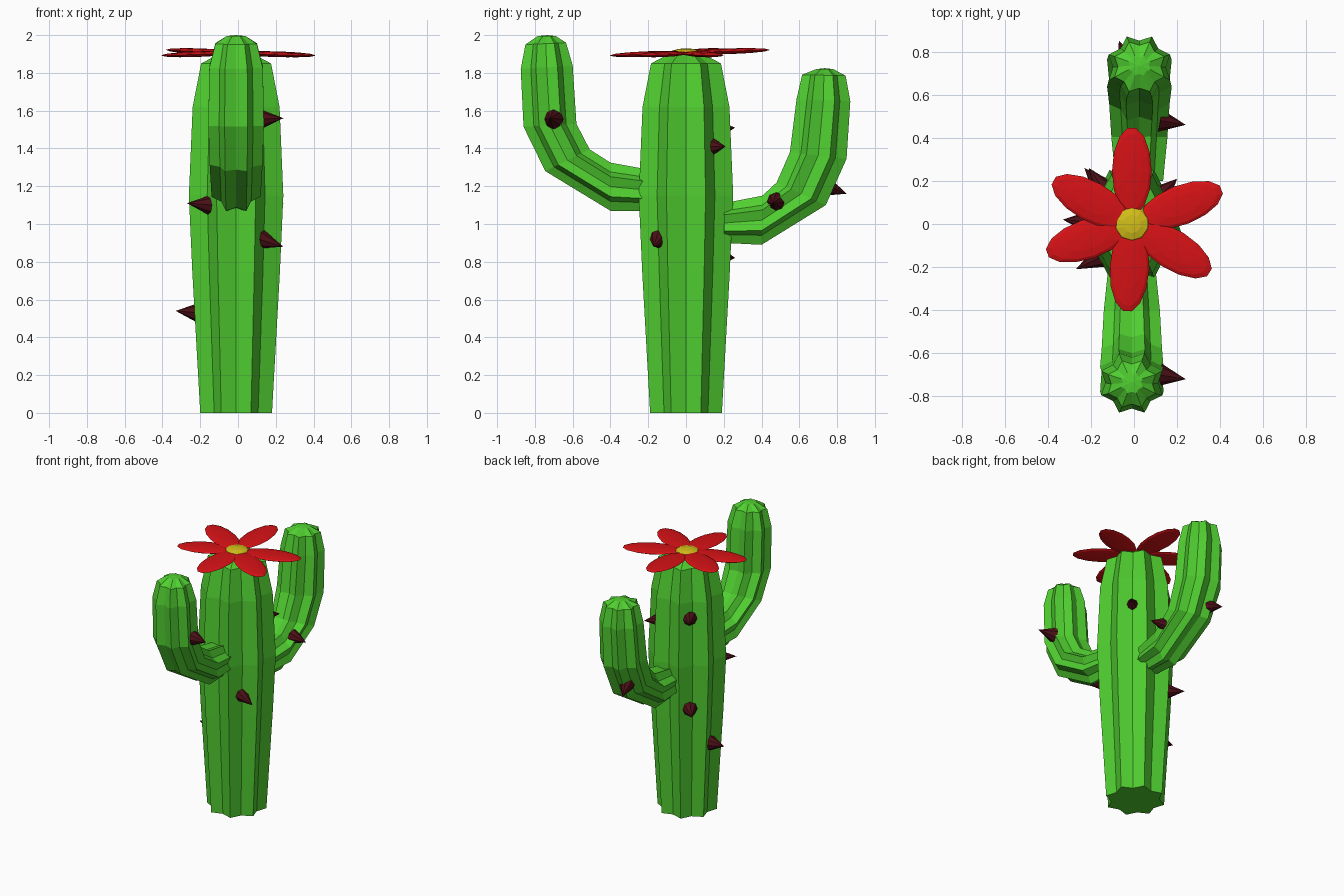
import bpy, bmesh, math
from mathutils import Vector, Matrix

if "Cube" in bpy.data.objects:
    bpy.data.objects.remove(bpy.data.objects["Cube"])

RIBS, VALLEY = 8, 0.8
CX = -0.01  # plant axis


def material(name, rgb):
    m = bpy.data.materials.new(name)
    m.diffuse_color = (*rgb, 1)
    m.use_nodes = True
    m.node_tree.nodes["Principled BSDF"].inputs["Base Color"].default_value = m.diffuse_color
    return m


GREEN = material("green", (0.08, 0.62, 0.03))
RED = material("red", (0.68, 0.006, 0.008))
YELLOW = material("yellow", (0.65, 0.52, 0.01))
BROWN = material("brown", (0.07, 0.005, 0.008))


def finish(bm, name, mat):
    bmesh.ops.recalc_face_normals(bm, faces=bm.faces)
    me = bpy.data.meshes.new(name)
    bm.to_mesh(me)
    bm.free()
    me.materials.append(mat)
    ob = bpy.data.objects.new(name, me)
    bpy.context.collection.objects.link(ob)
    return ob


def ribbed_tube(name, x, stations, tip):
    """Ribbed loft; a station is outer (y, z), inner (y, z), half width in x."""
    bm = bmesh.new()
    rings = []
    k = 1 / math.cos(math.pi / RIBS)
    for oy, oz, iy, iz, hx in stations:
        c = Vector((x, (oy + iy) / 2, (oz + iz) / 2))
        v = Vector((0, (oy - iy) / 2, (oz - iz) / 2)) * k
        u = Vector((hx * k, 0, 0))
        ring = []
        for i in range(RIBS * 2):
            a = math.pi * i / RIBS
            r = 1 if i % 2 else VALLEY
            ring.append(bm.verts.new(c + (u * math.cos(a) + v * math.sin(a)) * r))
        rings.append(ring)
    n = RIBS * 2
    for p, q in zip(rings, rings[1:]):
        for i in range(n):
            j = (i + 1) % n
            bm.faces.new((p[i], p[j], q[j], q[i]))
    bm.faces.new(rings[0])
    top = bm.verts.new((x, *tip))
    for i in range(n):
        bm.faces.new((rings[-1][i], rings[-1][(i + 1) % n], top))
    # odd-numbered vertices sit half a rib off the axes (ridges at 22.5 degrees)
    return finish(bm, name, GREEN)


# Trunk
trunk_profile = [(0, .19), (.75, .232), (1.15, .25), (1.62, .23), (1.85, .185), (1.9, .09)]
ribbed_tube("trunk", CX, [(r, z, -r, z, r) for z, r in trunk_profile], (0, 1.91))

# Arms
ribbed_tube("front_arm", CX, [
    (-.21, 1.07, -.21, 1.29, .11), (-.40, 1.07, -.40, 1.325, .13),
    (-.745, 1.28, -.51, 1.395, .14), (-.86, 1.515, -.58, 1.53, .147),
    (-.875, 1.82, -.60, 1.84, .142), (-.85, 1.95, -.635, 1.96, .11),
    (-.785, 1.995, -.69, 1.995, .05)], (-.735, 2.0))
ribbed_tube("back_arm", .025, [
    (.20, .90, .20, 1.11, .11), (.40, .89, .405, 1.15, .13),
    (.74, 1.10, .48, 1.22, .14), (.85, 1.345, .55, 1.38, .15),
    (.87, 1.65, .585, 1.66, .142), (.845, 1.785, .615, 1.79, .115),
    (.78, 1.82, .69, 1.82, .05)], (.735, 1.825))

# Spikes: base centre, tip
spikes = [
    ((.12, -.70, 1.555), (.24, -.72, 1.56)),
    ((.12, .48, 1.115), (.24, .46, 1.11)),
    ((-.03, .74, 1.20), (-.07, .85, 1.16)),
    ((.12, -.14, .92), (.24, -.17, .88)),
    ((.12, .13, 1.41), (.20, .21, 1.41)),
    ((-.14, .16, 1.50), (-.21, .26, 1.51)),
    ((-.15, .17, .83), (-.23, .26, .82)),
    ((-.21, .01, .53), (-.33, .02, .54)),
    ((-.15, -.15, 1.10), (-.27, -.21, 1.11)),
]
for n, (a, b) in enumerate(spikes):
    a, b = Vector(a), Vector(b)
    d = b - a
    bm = bmesh.new()
    m = Matrix.Translation((a + b) / 2) @ d.to_track_quat('Z', 'Y').to_matrix().to_4x4()
    bmesh.ops.create_cone(bm, cap_ends=True, segments=8, radius1=.053, radius2=0,
                          depth=d.length, matrix=m)
    finish(bm, f"spike_{n + 1}", BROWN)


def flat_sphere(name, mat, matrix, segs, rings):
    bm = bmesh.new()
    bmesh.ops.create_uvsphere(bm, u_segments=segs, v_segments=rings, radius=1, matrix=matrix)
    finish(bm, name, mat)


# Flower: angle, reach, tip height
petals = [(90, .45, 1.922), (151, .42, 1.922), (199, .42, 1.892),
          (267, .41, 1.892), (328, .43, 1.892), (21, .45, 1.892)]
for n, (ang, reach, z) in enumerate(petals):
    tilt = math.atan2(1.907 - z, reach)
    m = (Matrix.Translation((CX, 0, 1.907)) @ Matrix.Rotation(math.radians(ang), 4, 'Z')
         @ Matrix.Rotation(tilt, 4, 'Y') @ Matrix.Translation((reach - .205, 0, 0))
         @ Matrix.Diagonal((.205, .092, .015, 1)))
    flat_sphere(f"petal_{n + 1}", RED, m, 14, 6)
flat_sphere("flower_centre", YELLOW,
            Matrix.Translation((CX, 0, 1.905)) @ Matrix.Diagonal((.085, .085, .025, 1)), 10, 6)
